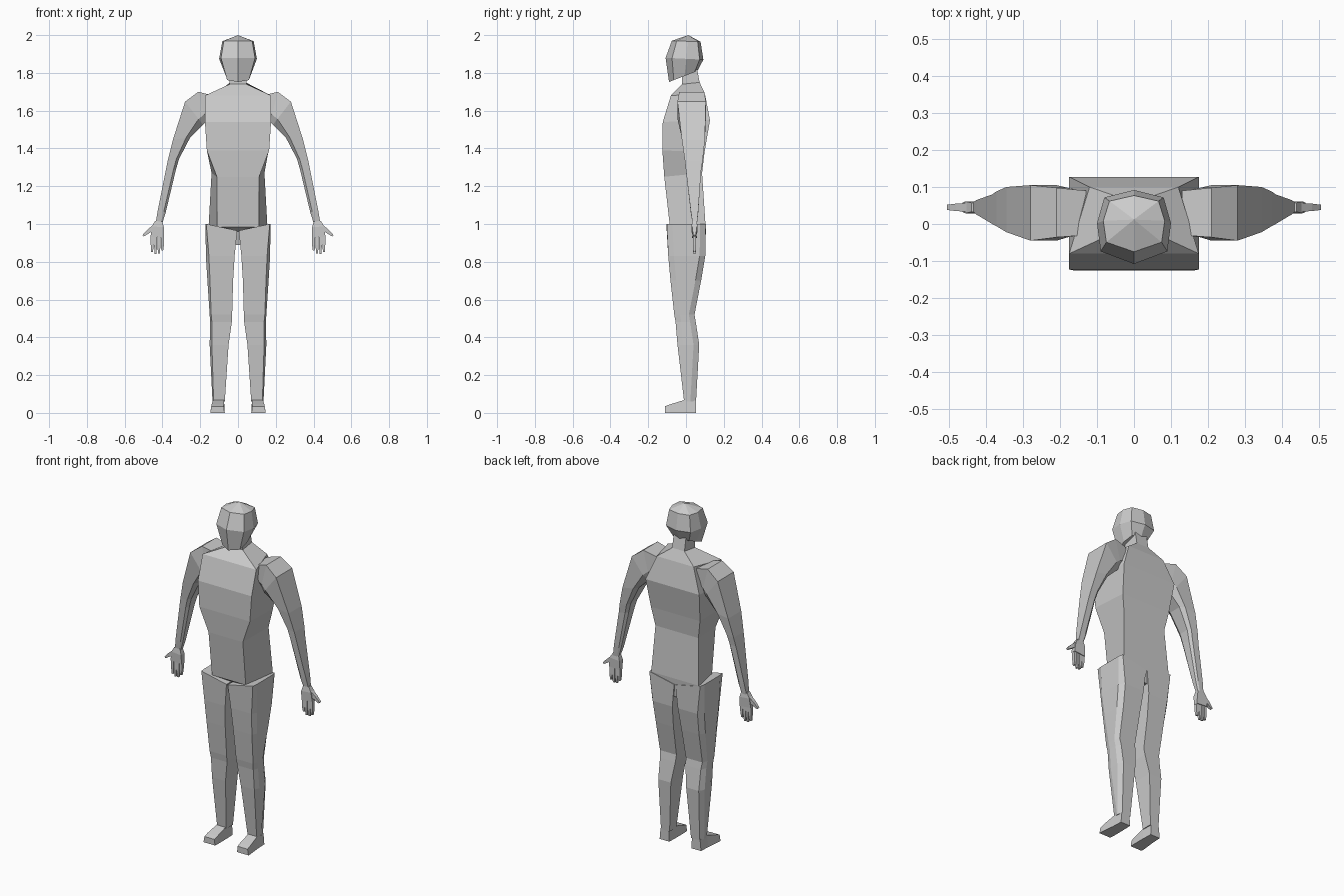
import bpy, bmesh
from mathutils import Vector

grey = bpy.data.materials.new("plain grey")
grey.diffuse_color = (0.6, 0.6, 0.6, 1)


def loft(name, rings, apex=None):
    """Skin a list of equal-sized vertex rings, capping both ends."""
    bm = bmesh.new()
    rows = [[bm.verts.new(p) for p in r] for r in rings]
    n = len(rows[0])
    for a, b in zip(rows, rows[1:]):
        for i in range(n):
            j = (i + 1) % n
            bm.faces.new((a[i], a[j], b[j], b[i]))
    bm.faces.new(rows[0][::-1])
    if apex:
        tip = bm.verts.new(apex)
        for i in range(n):
            bm.faces.new((rows[-1][i], rows[-1][(i + 1) % n], tip))
    else:
        bm.faces.new(rows[-1])
    bmesh.ops.recalc_face_normals(bm, faces=bm.faces)
    me = bpy.data.meshes.new(name)
    bm.to_mesh(me)
    bm.free()
    me.materials.append(grey)
    ob = bpy.data.objects.new(name, me)
    bpy.context.collection.objects.link(ob)
    return ob


def mirrored(ob):
    """Copy a part to the other side of the body."""
    m = ob.modifiers.new("Mirror", 'MIRROR')
    m.use_axis[0] = True
    return ob


# Torso: front z, back z, front half width, back half width, front y, back y
torso = [
    (0.89, 0.89, 0.03, 0.03, -0.03, 0.095),
    (0.96, 0.93, 0.09, 0.14, -0.05, 0.098),
    (0.985, 1.0, 0.11, 0.155, -0.085, 0.103),
    (1.25, 1.27, 0.112, 0.14, -0.115, 0.085),
    (1.39, 1.38, 0.165, 0.16, -0.125, 0.098),
    (1.54, 1.55, 0.175, 0.175, -0.123, 0.127),
    (1.68, 1.69, 0.175, 0.12, -0.08, 0.10),
    (1.74, 1.75, 0.045, 0.04, -0.02, 0.072),
    (1.83, 1.84, 0.045, 0.04, -0.02, 0.055),
]
loft("torso_and_neck", [[(-f, yf, zf), (f, yf, zf), (b, yb, zb), (-b, yb, zb)]
                        for zf, zb, f, b, yf, yb in torso])

# Head: front z, back z, half width, front y, back y
head = [
    (1.752, 1.81, 0.064, -0.09, 0.06),
    (1.88, 1.87, 0.1, -0.108, 0.092),
    (1.97, 1.965, 0.083, -0.075, 0.077),
]
rings = []
for zf, zb, w, yf, yb in head:
    ring = []
    for fx, t in ((0, 0), (0.9, 0.17), (1, 0.55), (0.8, 0.9), (0, 1),
                  (-0.8, 0.9), (-1, 0.55), (-0.9, 0.17)):
        ring.append((fx * w, yf + t * (yb - yf), zf + t * (zb - zf)))
    rings.append(ring)
loft("head", rings, (0, 0.012, 2.0))

# Legs: inner z, outer z, inner x, outer x, front y, back y, corner inset
leg = [
    (0.06, 0.06, 0.07, 0.135, -0.01, 0.053, 0.006),
    (0.36, 0.36, 0.05, 0.15, -0.045, 0.07, 0.012),
    (0.48, 0.48, 0.033, 0.148, -0.055, 0.052, 0.01),
    (0.52, 0.52, 0.031, 0.15, -0.062, 0.045, 0.008),
    (0.70, 0.70, 0.026, 0.162, -0.082, 0.08, 0.014),
    (0.83, 0.83, 0.018, 0.17, -0.094, 0.102, 0.016),
    (0.965, 1.0, 0.004, 0.172, -0.102, 0.105, 0.004),
]
mirrored(loft("leg", [[(i, yf, zi), (o - c, yf, zo), (o, yf + 0.03, zo),
                       (o, yb - 0.03, zo), (o - c * 1.5, yb, zo), (i, yb, zi)]
                      for zi, zo, i, o, yf, yb, c in leg]))

# Feet: y, inner x, outer x, top z
foot = [(-0.112, 0.072, 0.147, 0.035), (-0.085, 0.07, 0.146, 0.045),
        (-0.01, 0.07, 0.138, 0.068), (0.053, 0.072, 0.135, 0.065)]
mirrored(loft("foot", [[(i, y, 0), (o, y, 0), (o - 0.006, y, t), (i + 0.004, y, t)]
                       for y, i, o, t in foot]))

# Arms: outer x z, inner x z, front y, back y
arm = [
    (0.13, 1.68, 0.15, 1.56, -0.03, 0.09),
    (0.21, 1.70, 0.17, 1.54, -0.036, 0.098),
    (0.28, 1.648, 0.185, 1.525, -0.045, 0.105),
    (0.345, 1.445, 0.252, 1.46, -0.022, 0.10),
    (0.372, 1.335, 0.312, 1.345, -0.006, 0.088),
    (0.383, 1.28, 0.328, 1.29, 0.0, 0.08),
    (0.425, 1.07, 0.383, 1.06, 0.025, 0.065),
    (0.437, 1.0, 0.402, 1.0, 0.035, 0.058),
]
rings = []
for ox, oz, ix, iz, yf, yb in arm:
    d = (yb - yf) * 0.18
    fx, fz = ix * 0.75 + ox * 0.25, iz * 0.75 + oz * 0.25
    rings.append([(ox, yf, oz), (fx, yf, fz), (ix, yf + d, iz),
                  (ix, yb - d, iz), (fx, yb, fz), (ox, yb, oz)])
mirrored(loft("arm", rings))


def bar(name, stations):
    """Small four-sided limb: x, z, half width, half depth per station."""
    pts = [Vector((x, 0.045, z)) for x, z, w, d in stations]
    axis = (pts[-1] - pts[0]).normalized()
    side, deep = axis.cross(Vector((0, 1, 0))), Vector((0, 1, 0))
    rings = [[p + side * w * a + deep * d * b
              for a, b in ((-1, -1), (1, -1), (1, 1), (-1, 1))]
             for p, (x, z, w, d) in zip(pts, stations)]
    return mirrored(loft(name, rings))


# Hand: palm, four fingers and a thumb pointing outward
bar("palm", [(0.42, 1.015, 0.019, 0.012), (0.424, 0.985, 0.032, 0.016),
             (0.427, 0.93, 0.036, 0.013)])
for k, (x, tip) in enumerate(((0.4, 0.86), (0.418, 0.843), (0.436, 0.842), (0.454, 0.853))):
    bar(f"finger_{k + 1}", [(x, 0.935, 0.0085, 0.009), (x, 0.89, 0.008, 0.009),
                            (x + 0.001, tip, 0.005, 0.006)])
bar("thumb", [(0.435, 0.99, 0.014, 0.012), (0.475, 0.96, 0.01, 0.01),
              (0.503, 0.937, 0.005, 0.007)])
